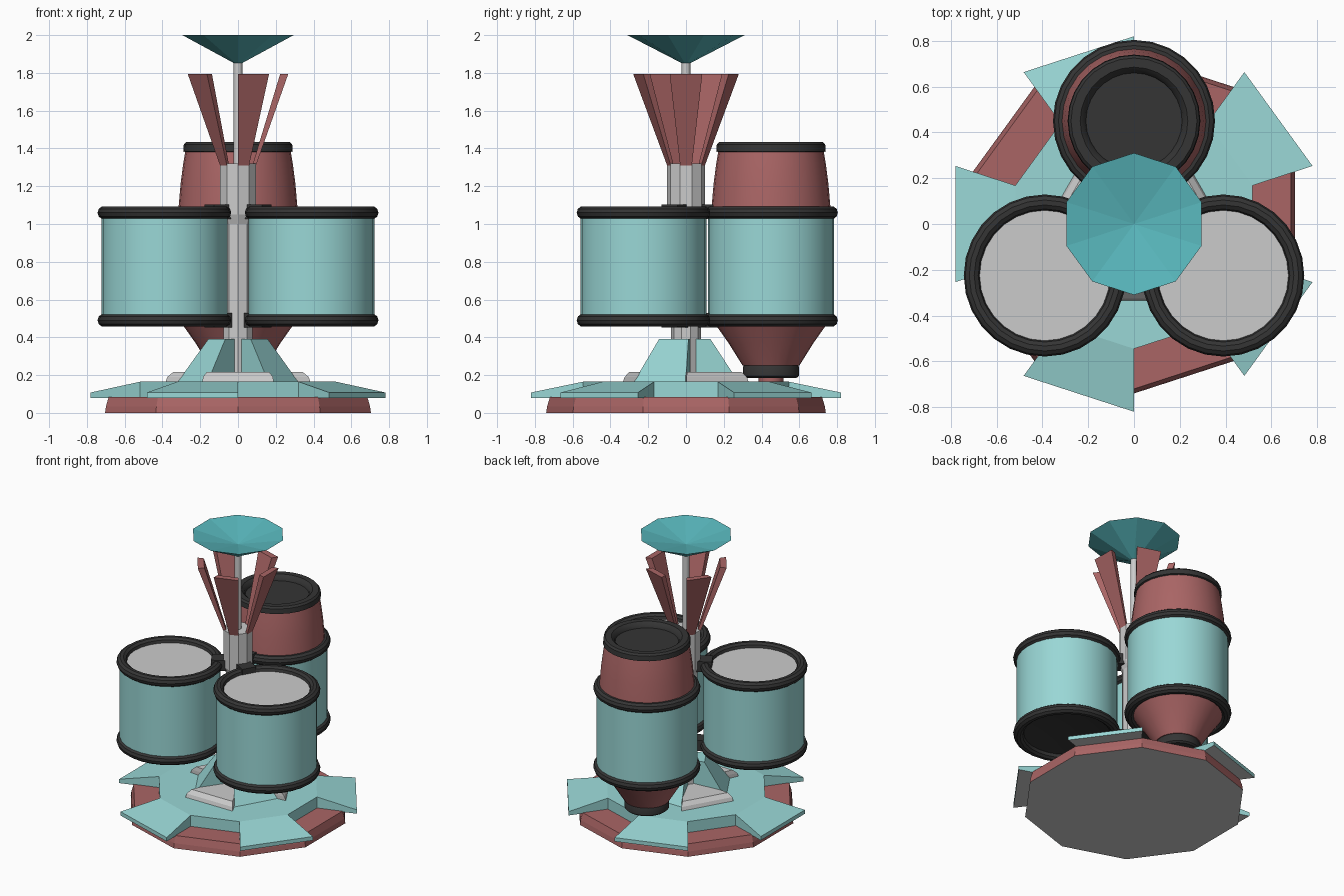
import bpy, bmesh
from math import cos, sin, pi, radians
from mathutils import Matrix

if "Cube" in bpy.data.objects:
    bpy.data.objects.remove(bpy.data.objects["Cube"])


def mat(name, rgb):
    m = bpy.data.materials.new(name)
    m.diffuse_color = (*rgb, 1)
    m.use_nodes = True
    m.node_tree.nodes["Principled BSDF"].inputs["Base Color"].default_value = m.diffuse_color
    return m


RED = mat("red", (0.40, 0.13, 0.13))
TEAL = mat("pale_teal", (0.32, 0.68, 0.67))
DEEP = mat("deep_teal", (0.10, 0.48, 0.51))
BLACK = mat("black", (0.035, 0.035, 0.035))


def finish(name, bm, m=None, smooth=False, grey_under=False, move=(0, 0, 0)):
    bmesh.ops.remove_doubles(bm, verts=bm.verts, dist=1e-5)
    bmesh.ops.recalc_face_normals(bm, faces=bm.faces)
    me = bpy.data.meshes.new(name)
    if m:
        me.materials.append(m)
    if grey_under:
        me.materials.append(None)
        for f in bm.faces:
            f.material_index = 1 if f.normal.z < -0.9 else 0
    bm.to_mesh(me)
    bm.free()
    ob = bpy.data.objects.new(name, me)
    bpy.context.collection.objects.link(ob)
    ob.location = move
    if smooth:
        bpy.ops.object.select_all(action='DESELECT')
        ob.select_set(True)
        bpy.context.view_layer.objects.active = ob
        bpy.ops.object.shade_smooth_by_angle(angle=radians(35))
    return ob


def loft(bm, rings, cap=True, closed=False):
    vs = [[bm.verts.new(p) for p in r] for r in rings]
    n = len(vs[0])
    pairs = list(zip(vs, vs[1:])) + ([(vs[-1], vs[0])] if closed else [])
    for a, b in pairs:
        for i in range(n):
            j = (i + 1) % n
            bm.faces.new((a[i], a[j], b[j], b[i]))
    if cap and not closed:
        bm.faces.new(vs[0])
        bm.faces.new(vs[-1])


def lathe(name, profile, n=10, m=None, cap=True, closed=False, **kw):
    bm = bmesh.new()
    rings = [[(r * cos(pi / 2 + 2 * pi * i / n), r * sin(pi / 2 + 2 * pi * i / n), z)
              for i in range(n)] for r, z in profile]
    loft(bm, rings, cap, closed)
    return finish(name, bm, m, **kw)


def rim(name, z, c):
    prof = [(0.319 + 0.035 * cos(k * pi / 5), z + 0.035 * sin(k * pi / 5)) for k in range(10)]
    lathe(name, prof, 28, BLACK, closed=True, smooth=True, move=c)


def sectors(name, start, inner, outer, m, **kw):
    """Five 36 degree blocks; inner and outer are each two (radius, z) points."""
    bm = bmesh.new()
    for k in range(5):
        a, b = radians(start + 72 * k), radians(start + 36 + 72 * k)

        def quad(pts):
            (r0, z0), (r1, z1) = pts
            return [(r0 * cos(a), r0 * sin(a), z0), (r0 * cos(b), r0 * sin(b), z0),
                    (r1 * cos(b), r1 * sin(b), z1), (r1 * cos(a), r1 * sin(a), z1)]
        loft(bm, [quad(inner), quad(outer)])
    return finish(name, bm, m, **kw)


def wedge(name, deg, steps, m=None):
    """Block leaning on the pole: steps are (reach, half width, z)."""
    bm = bmesh.new()
    loft(bm, [[(0, -0.03, z), (d, -w, z), (d, w, z), (0, 0.03, z)] for d, w, z in steps])
    bm.transform(Matrix.Rotation(radians(deg), 4, 'Z'))
    finish(name, bm, m)


# Base plate, raised deck and its five sloping tabs
lathe("base_plate", [(0.74, 0), (0.735, 0.035), (0.72, 0.085)], m=RED, grey_under=True)
lathe("deck", [(0.545, 0.08), (0.545, 0.165)], m=TEAL)
sectors("deck_tabs", 18, [(0.535, 0.08), (0.545, 0.165)],
        [(0.82, 0.08), (0.82, 0.108)], TEAL, grey_under=True)

# Foot of the pole: tall teal buttresses alternating with low grey blocks
for k in range(3):
    wedge(f"buttress_{k + 1}", 90 + 120 * k, [(0.28, 0.16, 0.16), (0.13, 0.09, 0.39)], TEAL)
    wedge(f"foot_block_{k + 1}", 30 + 120 * k,
          [(0.335, 0.19, 0.16), (0.325, 0.185, 0.19), (0.30, 0.165, 0.217)])

# Pole, flared blades, thin rod and dished top
lathe("pole", [(0.08, 0.16), (0.08, 1.0), (0.1, 1.05), (0.1, 1.32)])
sectors("flared_blades", 54, [(0.08, 1.31), (0.1, 1.31)],
        [(0.235, 1.795), (0.28, 1.795)], RED)
lathe("rod", [(0.023, 1.3), (0.023, 1.86)], 12, smooth=True)
lathe("top_dish", [(0, 1.84), (0.31, 2.0), (0, 1.93)], m=DEEP, cap=False)

# Three drums spaced around the pole
for k, name in enumerate(("back", "left", "right")):
    a = radians(90 + 120 * k)
    c = (0.45 * cos(a), 0.45 * sin(a), 0)
    lathe(name + "_drum_shell", [(0.333, 0.49), (0.333, 1.06)], 28, TEAL,
          cap=False, smooth=True, move=c)
    rim(name + "_drum_top_rim", 1.06, c)
    rim(name + "_drum_bottom_rim", 0.49, c)
    # Clamps tying the rims to the pole
    for tag, z in (("top", 1.065), ("bottom", 0.49)):
        bm = bmesh.new()
        bmesh.ops.create_cube(bm, size=1, matrix=Matrix.Rotation(a, 4, 'Z')
                              @ Matrix.Translation((0.12, 0, z))
                              @ Matrix.Diagonal((0.11, 0.1, 0.075, 1)))
        finish(f"{name}_{tag}_clamp", bm, BLACK)
    if name != "back":
        lathe(name + "_drum_head", [(0.32, 1.05), (0.32, 1.062)], 28, smooth=True, move=c)
        lathe(name + "_drum_underside", [(0.32, 0.485), (0.29, 0.49), (0, 0.53)], 28, BLACK,
              cap=False, smooth=True, move=c)

# Barrel running through the back drum
c = (0, 0.45, 0)
lathe("barrel_upper", [(0.318, 1.05), (0.312, 1.12), (0.303, 1.22), (0.29, 1.32), (0.278, 1.39)],
      28, RED, smooth=True, move=c)
lathe("barrel_mouth", [(0.278, 1.38), (0.29, 1.385), (0.287, 1.42), (0.275, 1.433),
                       (0.235, 1.433), (0.215, 1.415), (0.21, 1.395), (0, 1.395)],
      28, BLACK, cap=False, smooth=True, move=c)
lathe("barrel_lower", [(0.315, 0.5), (0.285, 0.455), (0.225, 0.37), (0.15, 0.25)],
      28, RED, smooth=True, move=c)
lathe("barrel_collar", [(0.135, 0.185), (0.147, 0.195), (0.147, 0.245), (0.14, 0.258)],
      28, BLACK, smooth=True, move=c)
lathe("barrel_stub", [(0.065, 0.16), (0.065, 0.19)], 20, RED, smooth=True, move=c)
